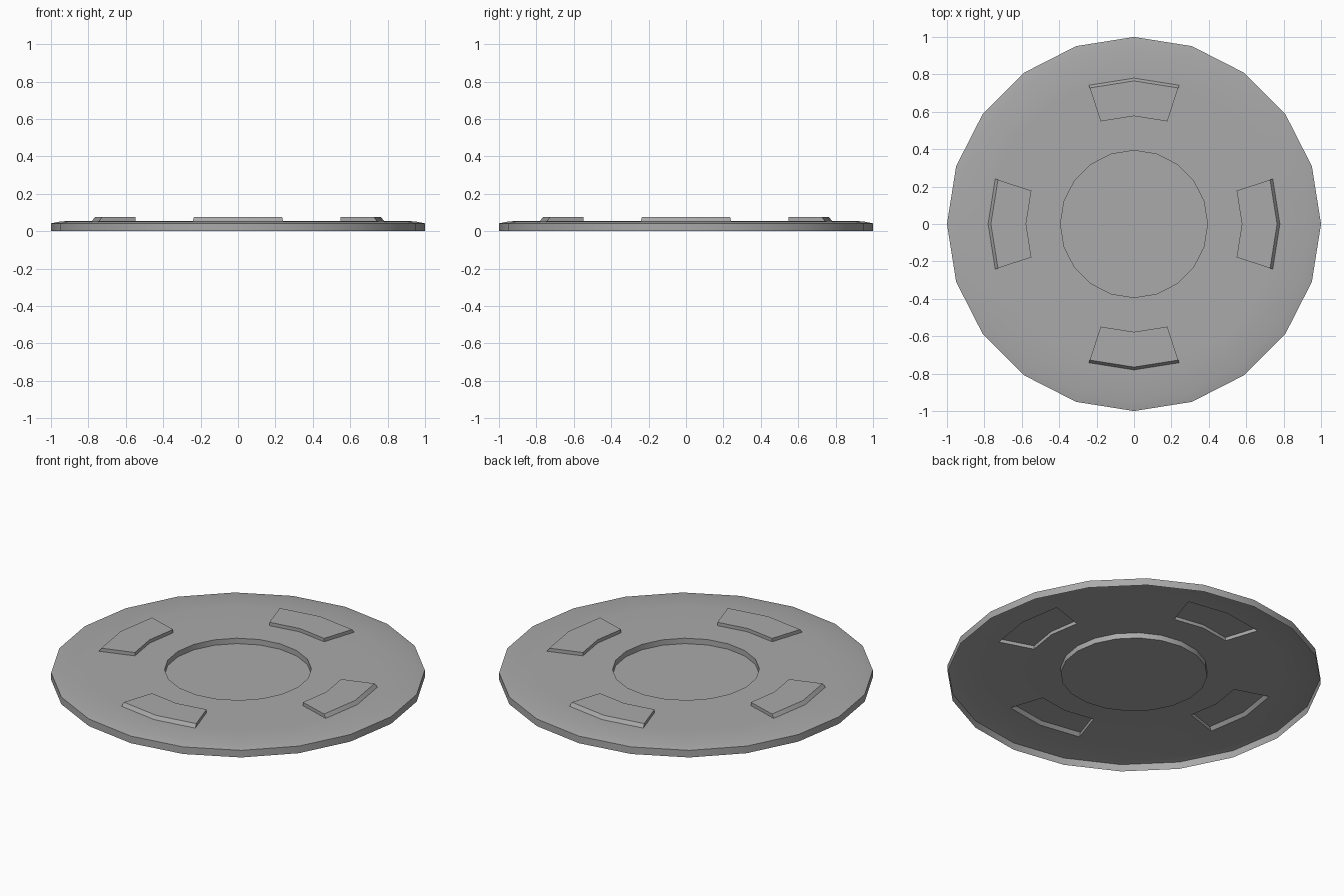
import bpy, bmesh, math

cube = bpy.data.objects.get("Cube")
if cube:
    bpy.data.objects.remove(cube, do_unlink=True)

SIDES = 20
TAB_TOP = 0.075

# One flat grey for the whole stamped sheet
grey = bpy.data.materials.new("mid_grey")
colour = (0.4, 0.4, 0.4, 1)
grey.diffuse_color = colour
grey.use_nodes = True
grey.node_tree.nodes["Principled BSDF"].inputs["Base Color"].default_value = colour

# Profile (radius, height) from the rim's lower edge to the sunken centre
profile = [(1, 0), (1, 0.042), (0.945, 0.053), (0.78, 0.055),
           (0.577, 0.055), (0.393, 0.055), (0.393, 0.023)]
TAB_BAND = 3

bm = bmesh.new()
rings = []
for r, z in profile:
    angles = [math.tau * i / SIDES for i in range(SIDES)]
    rings.append([bm.verts.new((r * math.cos(a), r * math.sin(a), z)) for a in angles])

# Skin the rings, remembering the two sectors either side of each axis
tab_faces = []
for band, (outer, inner) in enumerate(zip(rings, rings[1:])):
    for i in range(SIDES):
        j = (i + 1) % SIDES
        face = bm.faces.new((outer[i], outer[j], inner[j], inner[i]))
        if band == TAB_BAND and i % 5 in (0, 4):
            tab_faces.append(face)
bm.faces.new(rings[-1])

# Raised tabs, hollow underneath, with a sloping outer edge
raised = bmesh.ops.extrude_face_region(bm, geom=tab_faces)
bmesh.ops.delete(bm, geom=[f for f in tab_faces if f.is_valid], context="FACES_ONLY")
for v in raised["geom"]:
    if isinstance(v, bmesh.types.BMVert):
        if v.co.xy.length > 0.7:
            v.co.xy *= 0.765 / 0.78
        v.co.z = TAB_TOP

mesh = bpy.data.meshes.new("stamped_disc")
bm.to_mesh(mesh)
bm.free()
mesh.materials.append(grey)
disc = bpy.data.objects.new("stamped_disc", mesh)
bpy.context.collection.objects.link(disc)

# Smooth gentle bends, keep creases sharp
bpy.ops.object.select_all(action="DESELECT")
disc.select_set(True)
bpy.context.view_layer.objects.active = disc
bpy.ops.object.shade_smooth_by_angle(angle=math.radians(30))
